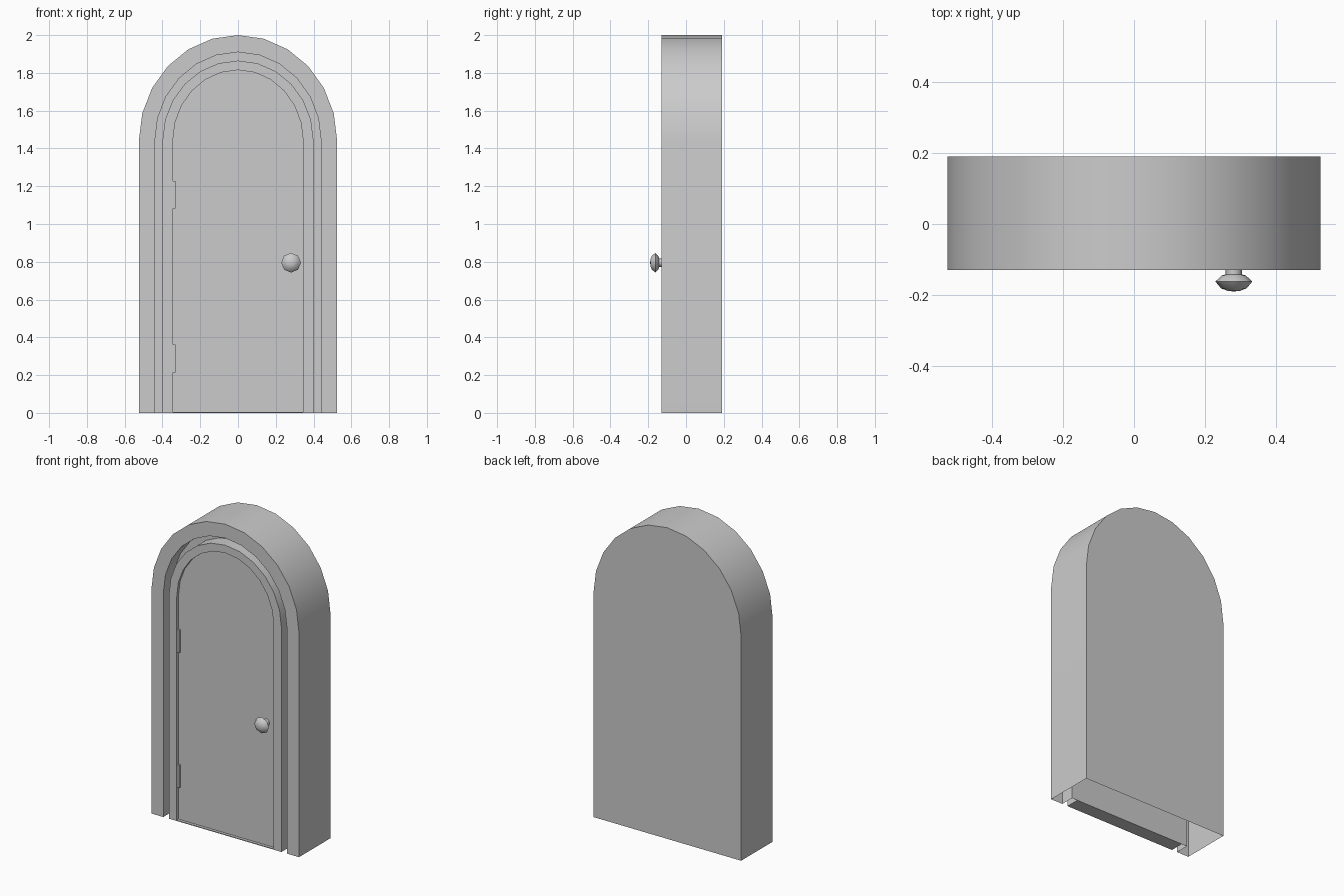
import bpy, bmesh, math
from mathutils import Matrix

cube = bpy.data.objects.get("Cube")
if cube:
    bpy.data.objects.remove(cube, do_unlink=True)

SPRING = 1.44          # height where the arch starts
FRONT, BACK = -0.13, 0.19
RECESS, DOOR = -0.04, -0.112

grey = bpy.data.materials.new("plain_grey")
grey.use_nodes = True
grey.diffuse_color = (0.6, 0.6, 0.6, 1)
grey.node_tree.nodes["Principled BSDF"].inputs["Base Color"].default_value = (0.6, 0.6, 0.6, 1)


def finish(bm, name, angle=30):
    bmesh.ops.recalc_face_normals(bm, faces=bm.faces)
    mesh = bpy.data.meshes.new(name)
    bm.to_mesh(mesh)
    bm.free()
    mesh.materials.append(grey)
    obj = bpy.data.objects.new(name, mesh)
    bpy.context.collection.objects.link(obj)
    bpy.ops.object.select_all(action='DESELECT')
    obj.select_set(True)
    bpy.context.view_layer.objects.active = obj
    bpy.ops.object.shade_smooth_by_angle(angle=math.radians(angle))
    return obj


def arch(bm, half, top, y, foot=0.0, steps=12):
    """Arch outline from the right foot over the top to the left foot."""
    pts = [(half, foot)]
    for i in range(steps + 1):
        a = math.pi * i / steps
        pts.append((half * math.cos(a), SPRING + (top - SPRING) * math.sin(a)))
    pts.append((-half, foot))
    return [bm.verts.new((x, y, z)) for x, z in pts]


def bridge(bm, a, b, closed=False):
    n = len(a)
    for i in range(n if closed else n - 1):
        j = (i + 1) % n
        bm.faces.new((a[i], a[j], b[j], b[i]))


# Frame: hollow arched shell, open underneath, with a recess in front
bm = bmesh.new()
loops = [arch(bm, 0.525, 2.0, BACK), arch(bm, 0.525, 2.0, FRONT),
         arch(bm, 0.44, 1.91, FRONT), arch(bm, 0.44, 1.91, RECESS)]
for a, b in zip(loops, loops[1:]):
    bridge(bm, a, b)
bm.faces.new(loops[0])
bm.faces.new(loops[-1])
finish(bm, "arched_frame")

# Door: raised trim border around a slightly sunken panel
bm = bmesh.new()
loops = [arch(bm, 0.40, 1.865, RECESS), arch(bm, 0.40, 1.865, FRONT),
         arch(bm, 0.345, 1.815, FRONT, 0.005), arch(bm, 0.345, 1.815, DOOR, 0.005)]
for a, b in zip(loops, loops[1:]):
    bridge(bm, a, b, closed=True)
bm.faces.new(loops[-1])
finish(bm, "door_panel")

# Hinges
for name, z in (("lower_hinge", 0.288), ("upper_hinge", 1.155)):
    bm = bmesh.new()
    bmesh.ops.create_cube(bm, size=1, matrix=Matrix.Translation((-0.338, -0.116, z))
                          @ Matrix.Diagonal((0.016, 0.024, 0.146, 1)))
    finish(bm, name)

# Door knob: turned profile of (radius, y) around a front-facing axis
bm = bmesh.new()
profile = [(0.023, DOOR), (0.023, -0.142), (0.034, -0.145), (0.052, -0.162),
           (0.036, -0.181), (0.018, -0.188)]
rings = []
for r, y in profile:
    rings.append([bm.verts.new((0.281 + r * math.cos(k * math.pi / 4), y,
                                0.795 + r * math.sin(k * math.pi / 4))) for k in range(8)])
for a, b in zip(rings, rings[1:]):
    bridge(bm, a, b, closed=True)
tip = bm.verts.new((0.281, -0.19, 0.795))
for k in range(8):
    bm.faces.new((rings[-1][k], rings[-1][(k + 1) % 8], tip))
finish(bm, "door_knob", 50)
